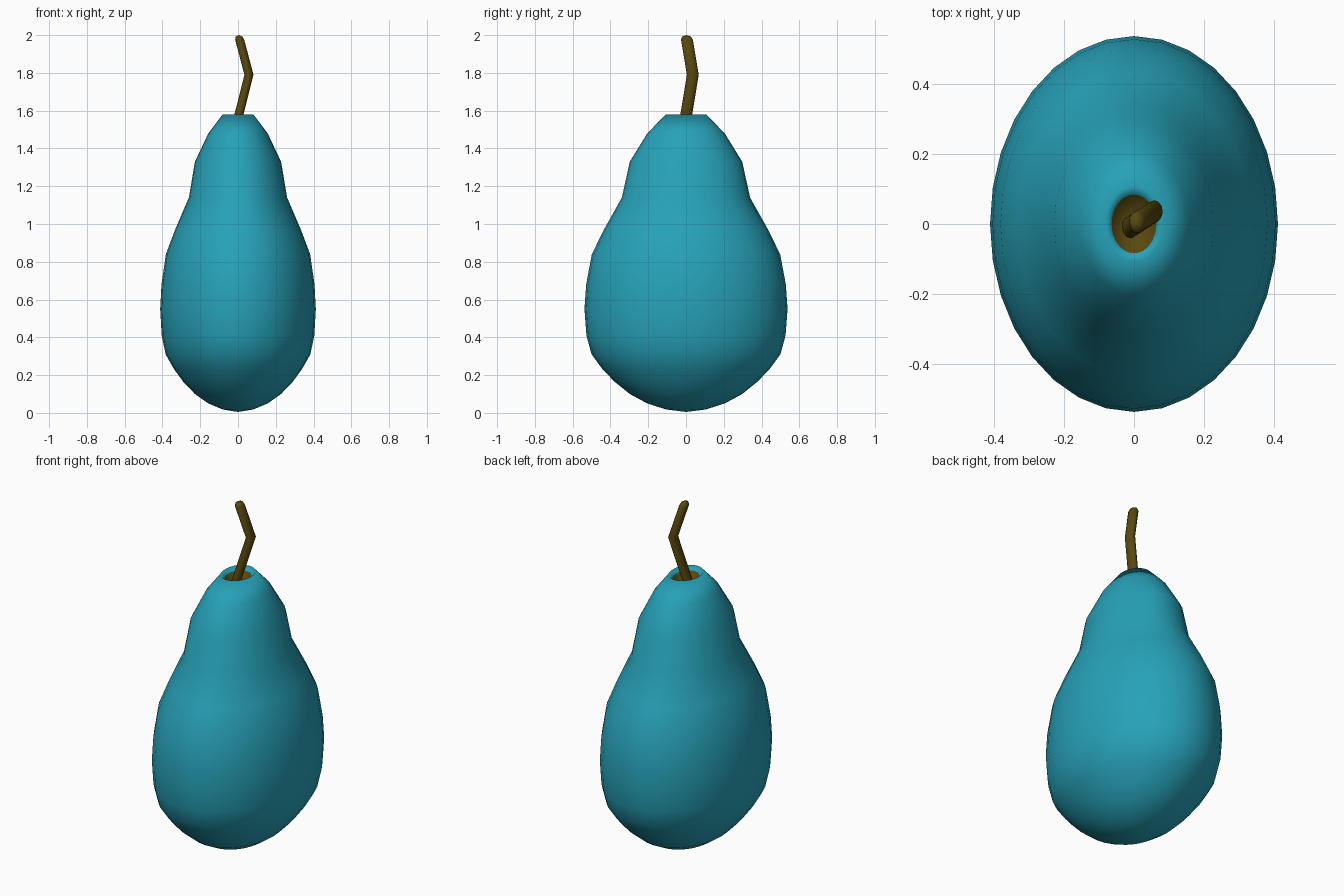
import bpy, bmesh, math

if "Cube" in bpy.data.objects:
    bpy.data.objects.remove(bpy.data.objects["Cube"])

DEPTH = 1.305  # every cross-section is an ellipse, deeper in y than in x


def material(name, rgb):
    m = bpy.data.materials.new(name)
    m.diffuse_color = (*rgb, 1.0)
    m.use_nodes = True
    m.node_tree.nodes["Principled BSDF"].inputs["Base Color"].default_value = m.diffuse_color
    return m


teal = material("teal skin", (0.020, 0.360, 0.480))
brown = material("brown stem", (0.100, 0.066, 0.0045))


def loft(name, rings, sides, mats, angle):
    """Skin elliptical rings (x, y, z, radius); radius 0 gives a pole."""
    bm = bmesh.new()
    loops = []
    for x, y, z, r in rings:
        n = sides if r > 0 else 1
        loops.append([bm.verts.new((x + r * math.cos(2 * math.pi * i / sides),
                                    y + r * DEPTH * math.sin(2 * math.pi * i / sides), z))
                      for i in range(n)])
    for a, b in zip(loops, loops[1:]):
        for i in range(sides):
            j = (i + 1) % sides
            quad = [a[i % len(a)], a[j % len(a)], b[j % len(b)], b[i % len(b)]]
            bm.faces.new(list(dict.fromkeys(quad)))
    bmesh.ops.recalc_face_normals(bm, faces=bm.faces)
    mesh = bpy.data.meshes.new(name)
    bm.to_mesh(mesh)
    bm.free()
    for m in mats:
        mesh.materials.append(m)
    obj = bpy.data.objects.new(name, mesh)
    bpy.context.collection.objects.link(obj)
    bpy.context.view_layer.objects.active = obj
    obj.select_set(True)
    bpy.ops.object.shade_smooth_by_angle(angle=math.radians(angle))
    obj.select_set(False)
    return obj


# Pear body: (radius, height) from the bottom pole up to the rim, then into the dimple
profile = [(0, 0.005), (0.08, 0.018), (0.157, 0.05), (0.228, 0.10), (0.29, 0.165),
           (0.341, 0.235), (0.383, 0.31), (0.404, 0.41), (0.412, 0.55), (0.405, 0.68),
           (0.382, 0.84), (0.333, 0.97), (0.26, 1.14), (0.228, 1.33),
           (0.157, 1.48), (0.082, 1.58), (0.064, 1.558), (0, 1.48)]
body = loft("pear_body", [(0, 0, z, r) for r, z in profile], 32, [teal, brown], 180)

# Brown floor of the dimple
for f in body.data.polygons:
    c = f.center
    if math.hypot(c.x, c.y / DEPTH) < 0.055 and c.z > 1.4:
        f.material_index = 1

# Bent stem with a rounded tip
stem = [(-0.02, -0.015, 1.48, 0), (-0.02, -0.015, 1.48, 0.024), (0.058, 0.036, 1.79, 0.024),
        (0.009, 0.005, 1.975, 0.024), (0.006, 0.003, 1.992, 0.018), (0.005, 0.003, 2.0, 0)]
loft("stem", stem, 16, [brown], 60)
